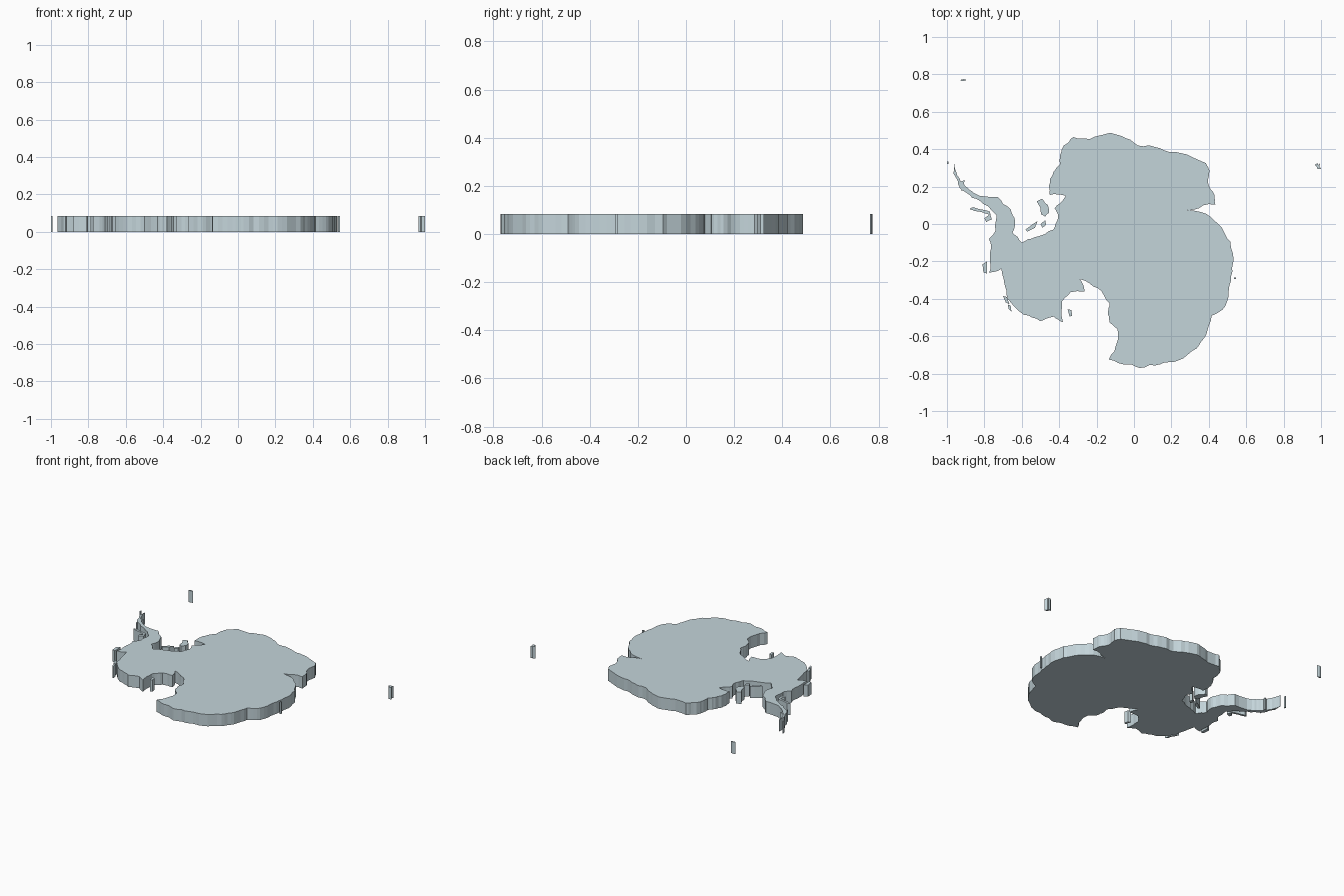
import bpy, bmesh, random
from mathutils import Vector

random.seed(4)
HEIGHT = 0.084


def roughen(points, levels, amount):
    """Break each coast segment up by shifting its midpoint sideways."""
    pts = [Vector(p) for p in points]
    for _ in range(levels):
        out = []
        for a, b in zip(pts, pts[1:] + pts[:1]):
            d = b - a
            shift = random.uniform(-amount, amount)
            out += [a, (a + b) / 2 + Vector((-d.y, d.x)) * shift]
        pts = out
    return pts


def slab(name, points, levels=0, amount=0.0):
    """Extrude a flat coast outline into a solid slab standing on z = 0."""
    bm = bmesh.new()
    verts = [bm.verts.new((p[0], p[1], 0)) for p in roughen(points, levels, amount)]
    face = bm.faces.new(verts)
    top = bmesh.ops.extrude_face_region(bm, geom=[face], use_keep_orig=True)["geom"]
    bmesh.ops.translate(bm, vec=(0, 0, HEIGHT),
                        verts=[g for g in top if isinstance(g, bmesh.types.BMVert)])
    bmesh.ops.recalc_face_normals(bm, faces=bm.faces)
    mesh = bpy.data.meshes.new(name)
    bm.to_mesh(mesh)
    bm.free()
    obj = bpy.data.objects.new(name, mesh)
    bpy.context.collection.objects.link(obj)
    mat = bpy.data.materials.get("ice") or bpy.data.materials.new("ice")
    mat.diffuse_color = (0.55, 0.66, 0.70, 1)
    mesh.materials.append(mat)
    return obj


# Main landmass, clockwise from the tip of the peninsula
slab("continent", [
    (-.96, .325), (-.945, .26), (-.90, .20), (-.855, .165), (-.73, .145),
    (-.66, .08), (-.635, .015), (-.65, -.045), (-.60, -.10), (-.53, -.07),
    (-.43, -.03), (-.405, .04), (-.425, .085), (-.365, .15), (-.45, .155),
    (-.455, .20), (-.43, .28), (-.395, .32), (-.395, .37), (-.375, .42),
    (-.325, .465), (-.235, .455), (-.14, .485), (-.065, .47), (.02, .42),
    (.14, .405), (.245, .38), (.385, .325), (.405, .285), (.395, .225),
    (.43, .155), (.435, .105), (.37, .10), (.265, .07), (.385, .055),
    (.47, -.02), (.515, -.095), (.525, -.23), (.51, -.33), (.485, -.445),
    (.415, -.49), (.385, -.595), (.335, -.665), (.235, -.73), (.14, -.75),
    (.03, -.77), (-.03, -.75), (-.135, -.725), (-.09, -.63), (-.09, -.56),
    (-.13, -.525), (-.14, -.47), (-.13, -.425), (-.19, -.345), (-.29, -.295),
    (-.265, -.36), (-.34, -.365), (-.385, -.415), (-.38, -.525), (-.43, -.495),
    (-.50, -.52), (-.59, -.485), (-.675, -.40), (-.695, -.31), (-.71, -.24),
    (-.775, -.26), (-.77, -.18), (-.775, -.08), (-.74, -.035), (-.735, .045),
    (-.78, .095), (-.865, .14), (-.93, .19), (-.965, .27)], 2, 0.09)

# Islands in the western bay
slab("bay_island", [(-.52, .12), (-.49, .135), (-.46, .10), (-.455, .06),
                    (-.475, .04), (-.495, .05), (-.50, .085)], 1, 0.08)
slab("bay_islet_west", [(-.58, -.03), (-.54, .0), (-.515, .015), (-.53, -.02), (-.57, -.04)])
slab("bay_islet_east", [(-.50, .0), (-.475, .02), (-.47, -.005), (-.49, -.02)])

# Islands beside the peninsula
slab("peninsula_island", [(-.88, .08), (-.86, .09), (-.80, .075), (-.77, .065), (-.76, .025),
                          (-.79, .01), (-.80, .03), (-.775, .05), (-.82, .065)], 1, 0.06)
slab("peninsula_islet", [(-.93, .225), (-.905, .235), (-.91, .215), (-.92, .17), (-.925, .20)])
slab("tip_islet", [(-1.0, .335), (-.993, .335), (-.993, .32), (-.999, .32)])

# Islands along the western coast
slab("coast_island", [(-.81, -.215), (-.785, -.20), (-.785, -.265), (-.805, -.26)])
slab("shelf_island_north", [(-.70, -.385), (-.68, -.39), (-.665, -.43), (-.685, -.42)])
slab("shelf_island_south", [(-.675, -.43), (-.66, -.435), (-.655, -.47), (-.67, -.455)])
slab("ice_shelf_island", [(-.355, -.455), (-.335, -.46), (-.33, -.49), (-.345, -.495)])

# Outlying islands
slab("east_islet", [(.535, -.285), (.545, -.285), (.545, -.295), (.535, -.295)])
slab("far_northwest_island", [(-.93, .77), (-.91, .775), (-.895, .77), (-.91, .765), (-.925, .765)])
slab("far_northeast_island", [(.965, .315), (.98, .325), (.985, .315), (.995, .325), (.99, .31),
                              (1.0, .295), (.98, .295), (.975, .31)])
